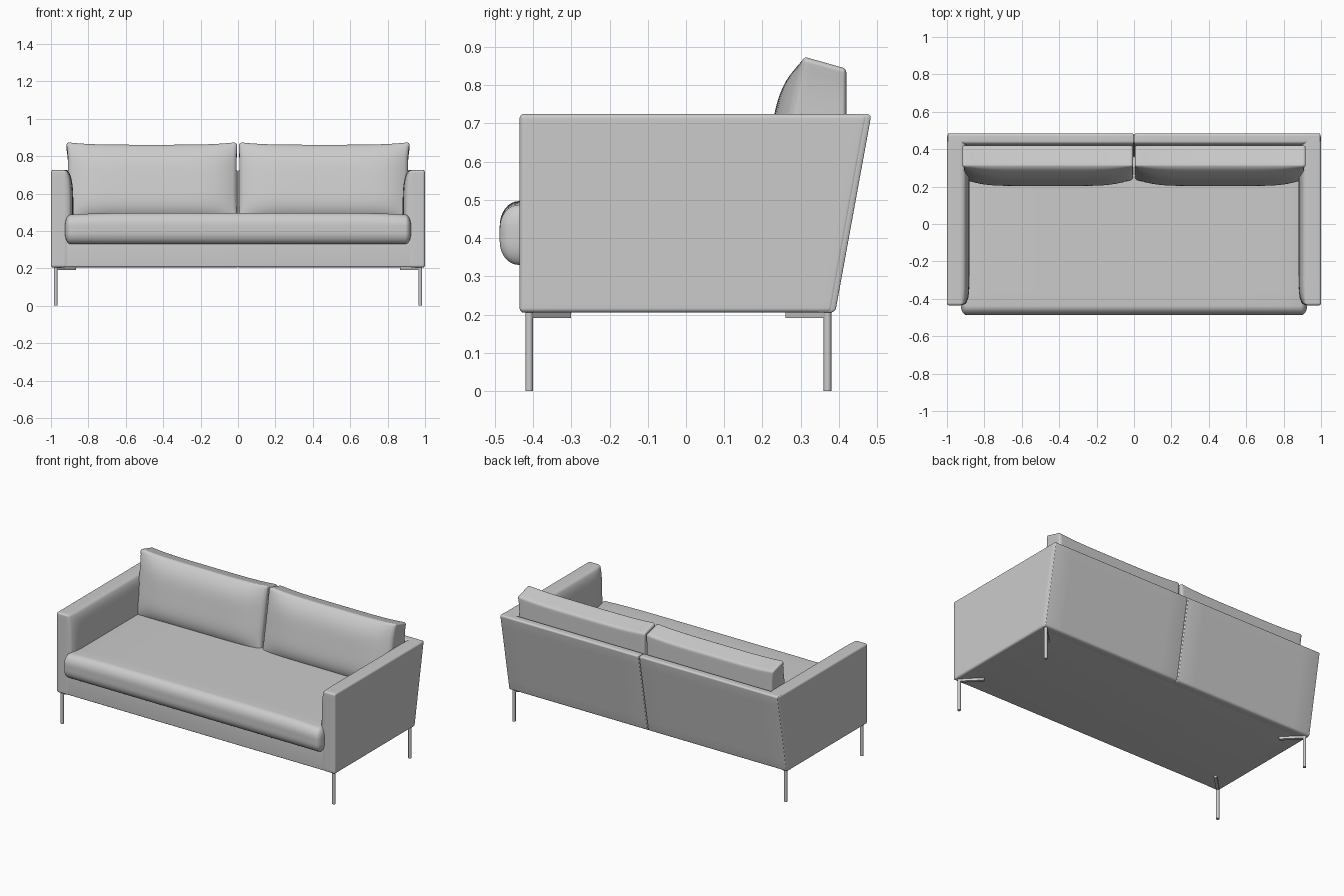
import bpy, bmesh, math
from mathutils import Vector

if "Cube" in bpy.data.objects:
    bpy.data.objects.remove(bpy.data.objects["Cube"])


def ticks(lo, hi, r, n):
    """Grid positions along one axis, dense inside the rounded edges."""
    edge = [r * (1 - math.tan(math.radians(45 * (1 - k / 4)))) for k in range(5)]
    mid = [lo + r + (hi - lo - 2 * r) * k / n for k in range(1, n)]
    return [lo + e for e in edge] + mid + [hi - e for e in reversed(edge)]


def soft_box(name, lo, hi, r, n, warp=None, side=1):
    """Rounded box with radius r per axis, reshaped by warp, mirrored if side is -1."""
    t = [ticks(lo[a], hi[a], r[a], n[a]) for a in range(3)]
    bm = bmesh.new()
    cache = {}

    def vert(key):
        if key not in cache:
            p = Vector([t[a][key[a]] for a in range(3)])
            core = Vector([min(max(p[a], lo[a] + r[a]), hi[a] - r[a]) for a in range(3)])
            d = Vector([(p[a] - core[a]) / r[a] for a in range(3)])
            if d.length > 0:
                d.normalize()
            p = Vector([core[a] + d[a] * r[a] for a in range(3)])
            if warp:
                p = Vector(warp(*p))
            p.x *= side
            cache[key] = bm.verts.new(p)
        return cache[key]

    for a in range(3):
        b, c = (a + 1) % 3, (a + 2) % 3
        for end in (0, len(t[a]) - 1):
            for i in range(len(t[b]) - 1):
                for j in range(len(t[c]) - 1):
                    quad = []
                    for di, dj in ((0, 0), (1, 0), (1, 1), (0, 1)):
                        key = [0, 0, 0]
                        key[a], key[b], key[c] = end, i + di, j + dj
                        quad.append(vert(tuple(key)))
                    bm.faces.new(quad)
    bmesh.ops.recalc_face_normals(bm, faces=bm.faces)
    return finish(name, bm)


def finish(name, bm):
    mesh = bpy.data.meshes.new(name)
    bm.to_mesh(mesh)
    bm.free()
    obj = bpy.data.objects.new(name, mesh)
    bpy.context.collection.objects.link(obj)
    bpy.ops.object.select_all(action='DESELECT')
    obj.select_set(True)
    bpy.context.view_layer.objects.active = obj
    bpy.ops.object.shade_smooth_by_angle(angle=math.radians(40))
    return obj


def dome(t, p):
    return math.sqrt(max(0.0, 1 - min(1.0, abs(t)) ** p))


def slope(z):
    """Backward lean of the rear, 0 at the floor of the body, 0.095 at the top."""
    return 0.095 * (z - 0.205) / 0.52


# Arm: flat outside, padded inside, raked rear edge
def arm_shape(x, y, z):
    v = (y + 0.435) / 0.817
    w = (1.0 - x) / 0.08
    bulge = 0.04 * dome((z - 0.465) / 0.26, 4) * dome(2 * v - 1, 14)
    return x - bulge * w, y + v * slope(z), z


# Back panel: leans backward
def back_shape(x, y, z):
    return x, y + slope(z), z


# Back cushion: puffed front, sloping top, pinched corners
def cushion_shape(x, y, z):
    u, v, w = x, y, z
    c = 2 * u - 1
    puff = (1 - c ** 6) * (1 - (2 * w - 1) ** 4)
    front = 0.232 + 0.075 * w - 0.05 * puff
    rear = 0.38 + 0.04 * min(1, w / 0.6)
    top = 0.877 - 0.032 * v - 0.014 * (1 - c ** 4)
    pinch = 0.012 * (1 - (2 * w - 1) ** 4)
    return (0.004 + 0.916 * u - c * pinch * abs(c) * (1 if c > 0 else 0.3),
            front + (rear - front) * v,
            0.47 + (top - 0.47) * w)


# Seat cushion: slightly crowned top
def seat_shape(x, y, z):
    h = (z - 0.33) / 0.155
    return x, y, z + 0.012 * h * (1 - (x / 0.925) ** 6)


for side, word in ((-1, "left"), (1, "right")):
    soft_box(word + "_arm", (0.92, -0.435, 0.205), (1.0, 0.382, 0.725),
             (0.012, 0.012, 0.012), (3, 30, 30), arm_shape, side)
    soft_box(word + "_back_panel", (0.0, 0.335, 0.205), (0.998, 0.39, 0.725),
             (0.006, 0.015, 0.012), (8, 2, 8), back_shape, side)
    soft_box(word + "_back_cushion", (0, 0, 0), (1, 1, 1),
             (0.022, 0.08, 0.04), (24, 6, 20), cushion_shape, side)

soft_box("seat_cushion", (-0.925, -0.487, 0.33), (0.925, 0.36, 0.485),
         (0.03, 0.05, 0.06), (24, 10, 4), seat_shape)
soft_box("base", (-0.935, -0.432, 0.206), (0.935, 0.375, 0.34),
         (0.008, 0.008, 0.008), (2, 2, 2))

# Legs with diagonal mounting bars pointing inward
for sx, wx in ((-1, "left"), (1, "right")):
    for y, sy, wy in ((-0.41, 1, "front"), (0.37, -1, "back")):
        bm = bmesh.new()
        bmesh.ops.create_cone(bm, cap_ends=True, segments=20, radius1=0.01,
                              radius2=0.01, depth=0.206)
        bmesh.ops.translate(bm, verts=bm.verts, vec=(sx * 0.975, y, 0.103))
        finish(f"{wy}_{wx}_leg", bm)
        bm = bmesh.new()
        bmesh.ops.create_cube(bm, size=1)
        bmesh.ops.scale(bm, verts=bm.verts, vec=(0.145, 0.018, 0.016))
        bar = finish(f"{wy}_{wx}_leg_bar", bm)
        bar.location = (sx * 0.923, y + sy * 0.052, 0.199)
        bar.rotation_euler.z = math.atan2(sy, -sx)
